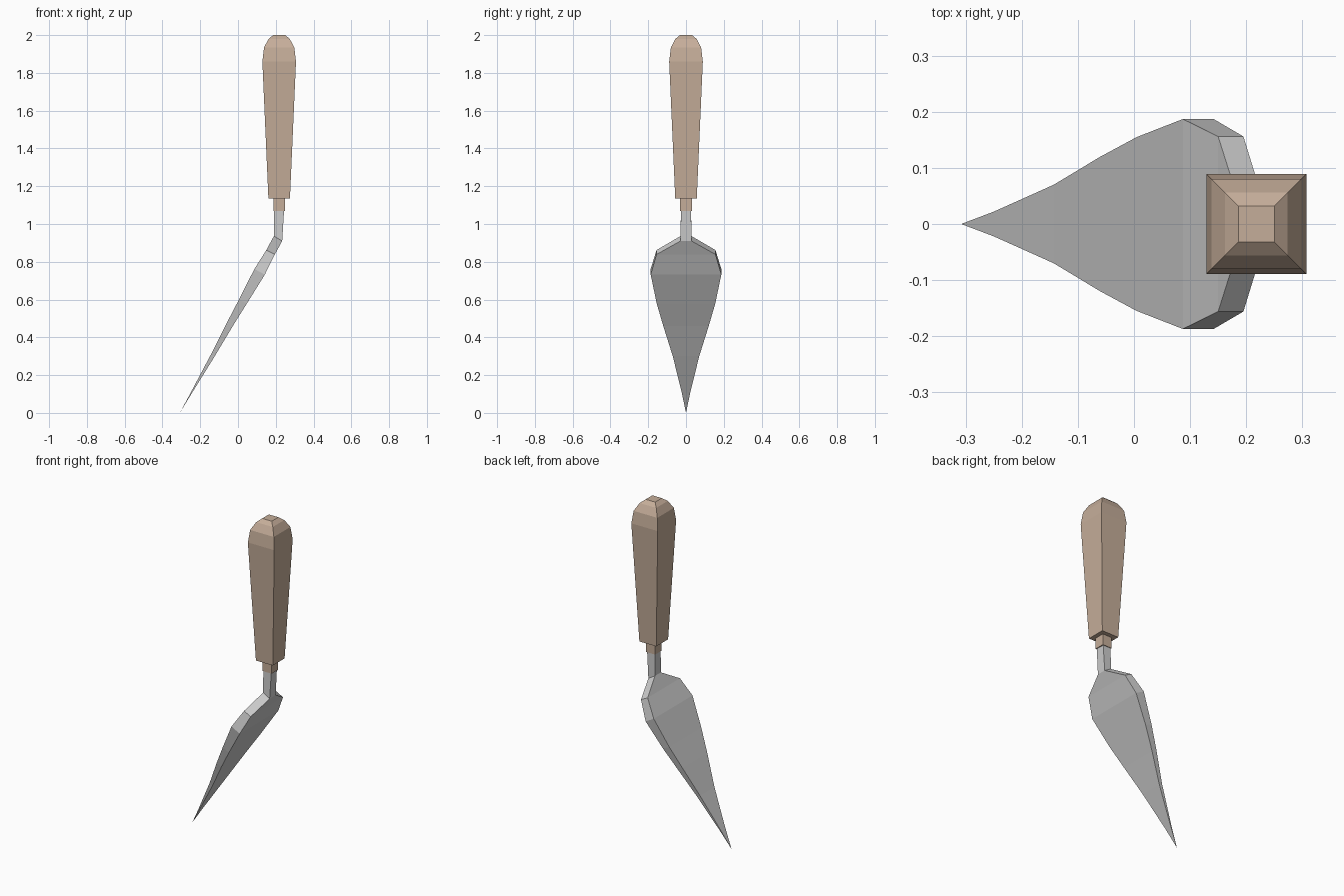
import bpy, bmesh

if "Cube" in bpy.data.objects:
    bpy.data.objects.remove(bpy.data.objects["Cube"])


def loft(name, rings, tip=None):
    """Skin a list of four-point rings, closing the start with a tip or a cap."""
    bm = bmesh.new()
    loops = [[bm.verts.new(p) for p in ring] for ring in rings]
    for a, b in zip(loops, loops[1:]):
        for i in range(4):
            j = (i + 1) % 4
            bm.faces.new((a[i], a[j], b[j], b[i]))
    if tip:
        t = bm.verts.new(tip)
        for i in range(4):
            bm.faces.new((t, loops[0][(i + 1) % 4], loops[0][i]))
    else:
        bm.faces.new(loops[0][::-1])
    bm.faces.new(loops[-1])
    bmesh.ops.recalc_face_normals(bm, faces=bm.faces)
    mesh = bpy.data.meshes.new(name)
    bm.to_mesh(mesh)
    bm.free()
    obj = bpy.data.objects.new(name, mesh)
    bpy.context.collection.objects.link(obj)
    return obj


def blade_ring(x, z, dx, dz, w):
    return [(x, -w, z), (x + dx, -w, z + dz), (x + dx, w, z + dz), (x, w, z)]


def square_ring(z, r, cx=0.218):
    return [(cx - r, -r, z), (cx + r, -r, z), (cx + r, r, z), (cx - r, r, z)]


# Blade and bent neck: upper edge x, z, thickness offset, half width
stations = [
    (-0.25, 0.108, 0.006, -0.003, 0.022),
    (-0.143, 0.31, 0.020, -0.010, 0.070),
    (-0.06, 0.475, 0.032, -0.016, 0.120),
    (0.005, 0.60, 0.042, -0.021, 0.155),
    (0.087, 0.762, 0.055, -0.030, 0.187),
    (0.150, 0.862, 0.045, -0.023, 0.156),
    (0.190, 0.936, 0.044, -0.026, 0.029),
    (0.190, 1.075, 0.054, 0.0, 0.027),
]
loft("blade", [blade_ring(*s) for s in stations], tip=(-0.308, 0, 0))

# Wooden handle with collar, flared grip and rounded end
profile = [(1.068, 0.031), (1.135, 0.031), (1.135, 0.057), (1.86, 0.089),
           (1.935, 0.080), (1.98, 0.056), (2.0, 0.032)]
handle = loft("handle", [square_ring(z, r) for z, r in profile])
wood = bpy.data.materials.new("wood")
wood.diffuse_color = (0.56, 0.42, 0.32, 1)
wood.use_nodes = True
wood.node_tree.nodes["Principled BSDF"].inputs["Base Color"].default_value = wood.diffuse_color
handle.data.materials.append(wood)
